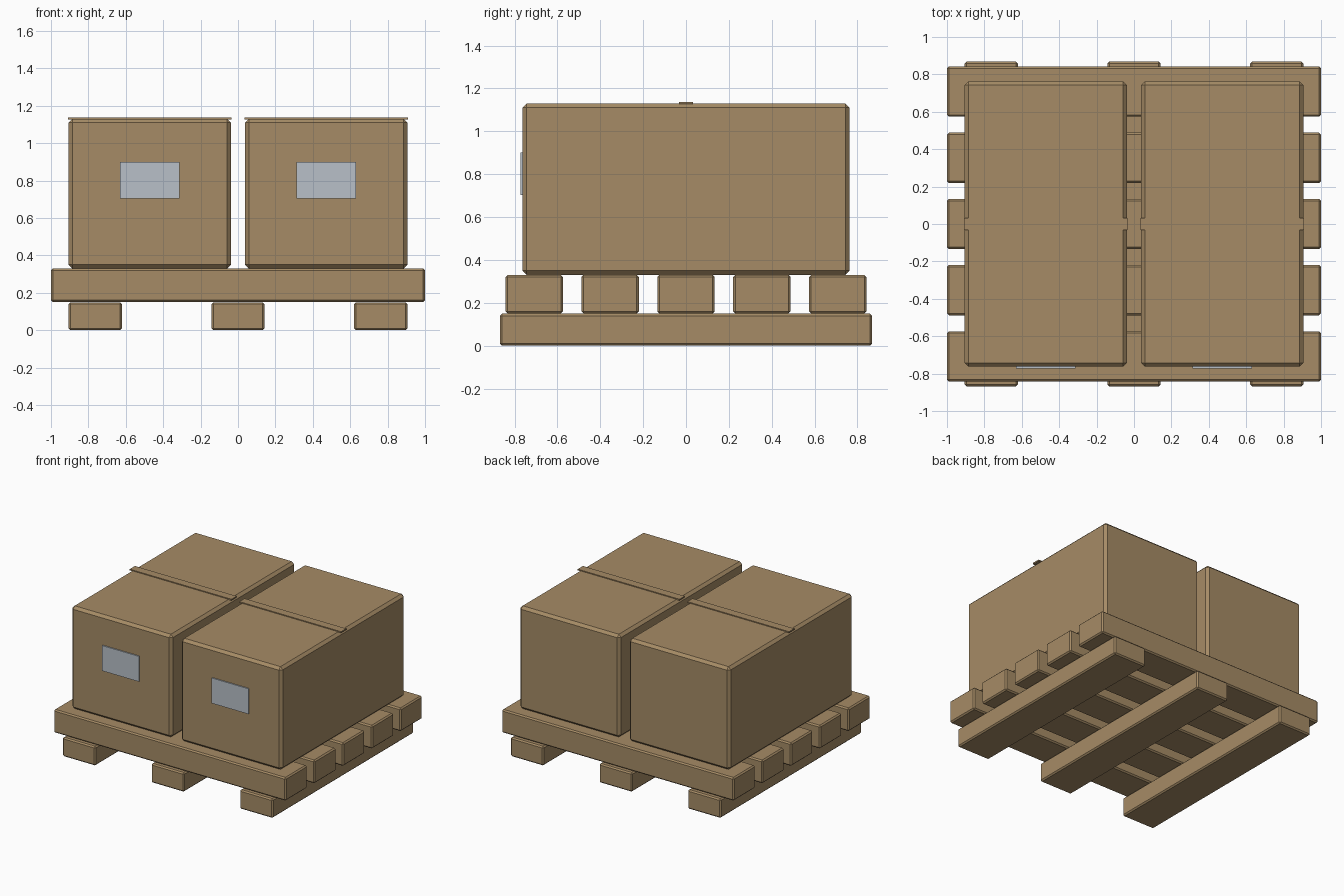
import bpy
import bmesh
from mathutils import Vector

if "Cube" in bpy.data.objects:
    bpy.data.objects.remove(bpy.data.objects["Cube"], do_unlink=True)


def make_material(name, colour):
    mat = bpy.data.materials.new(name)
    mat.use_nodes = True
    mat.diffuse_color = colour
    bsdf = mat.node_tree.nodes["Principled BSDF"]
    bsdf.inputs["Base Color"].default_value = colour
    bsdf.inputs["Roughness"].default_value = 0.8
    return mat


tan = make_material("cardboard_tan", (0.38, 0.26, 0.132, 1))
pale = make_material("label_grey", (0.48, 0.53, 0.58, 1))


def block(name, low, high, mat, bevel=0.0):
    """Chamfered box between two opposite corners."""
    low, high = Vector(low), Vector(high)
    mid, size = (low + high) / 2, high - low
    bm = bmesh.new()
    bmesh.ops.create_cube(bm, size=1)
    bmesh.ops.scale(bm, vec=size, verts=bm.verts)
    mesh = bpy.data.meshes.new(name)
    bm.to_mesh(mesh)
    bm.free()
    mesh.materials.append(mat)
    obj = bpy.data.objects.new(name, mesh)
    obj.location = mid
    bpy.context.collection.objects.link(obj)
    if bevel:
        mod = obj.modifiers.new("chamfer", "BEVEL")
        mod.width = bevel
        mod.segments = 1
    return obj


# Pallet runners, front to back
for side, x in (("right", -0.763), ("middle", 0), ("left", 0.763)):
    block(f"pallet_runner_{side}", (x - 0.142, -0.868, 0),
          (x + 0.142, 0.868, 0.149), tan, 0.01)

# Pallet slats, side to side
for i in range(5):
    y = (i - 2) * 0.354
    block(f"pallet_slat_{i + 1}", (-1, y - 0.134, 0.15),
          (1, y + 0.134, 0.33), tan, 0.01)

# Cartons, each with a tape strip across the top and a front label
for side, x in (("right", -0.472), ("left", 0.472)):
    block(f"carton_{side}", (x - 0.434, -0.763, 0.33),
          (x + 0.434, 0.763, 1.13), tan, 0.02)
    block(f"tape_strip_{side}", (x - 0.438, -0.032, 1.127),
          (x + 0.438, 0.032, 1.137), tan)
    block(f"label_{side}", (x - 0.158, -0.772, 0.703),
          (x + 0.158, -0.763, 0.9), pale)
